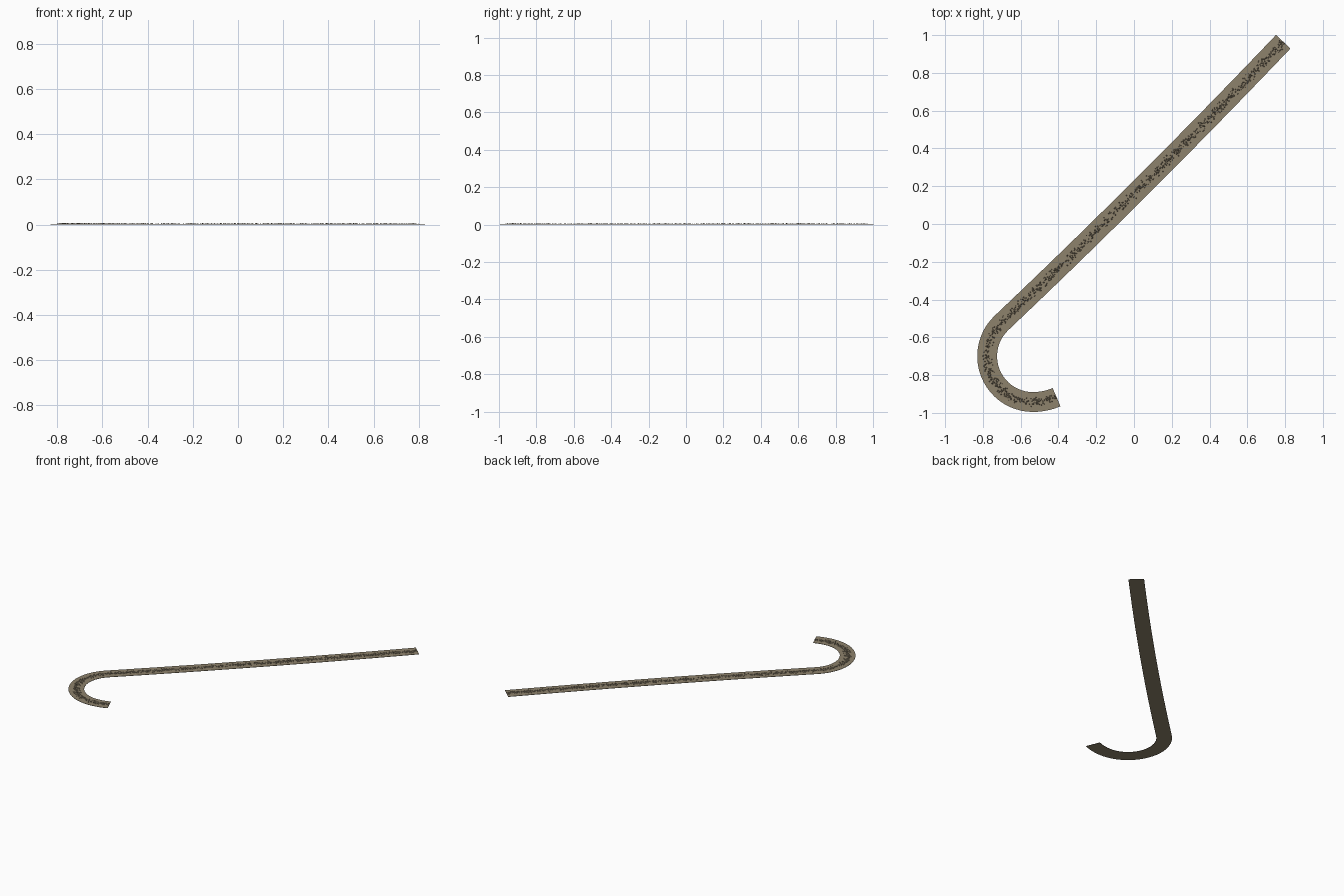
import bpy, bmesh, math, random
from mathutils import Vector

if "Cube" in bpy.data.objects:
    bpy.data.objects.remove(bpy.data.objects["Cube"])

random.seed(4)
HALF_W = 0.0525
THICK = 0.002


def material(name, color):
    m = bpy.data.materials.new(name)
    m.diffuse_color = color
    m.use_nodes = True
    m.node_tree.nodes["Principled BSDF"].inputs["Base Color"].default_value = m.diffuse_color
    return m


def arc(cx, cy, r, a0, a1, n):
    """Points and tangents along a counter-clockwise arc (degrees)."""
    out = []
    for i in range(n + 1):
        a = math.radians(a0 + (a1 - a0) * i / n)
        out.append((Vector((cx + r * math.cos(a), cy + r * math.sin(a), 0)),
                    Vector((-math.sin(a), math.cos(a), 0))))
    return out


def bend(p0, p1, p2, n):
    """Points and tangents along a quadratic curve."""
    p0, p1, p2 = (Vector((*p, 0)) for p in (p0, p1, p2))
    out = []
    for i in range(n):
        t = i / n
        pos = p0 * (1 - t) ** 2 + p1 * 2 * t * (1 - t) + p2 * t * t
        tan = (p1 - p0) * (1 - t) + (p2 - p1) * t
        out.append((pos, tan.normalized()))
    return out


def finish(bm, name, mat):
    bmesh.ops.recalc_face_normals(bm, faces=bm.faces)
    mesh = bpy.data.meshes.new(name)
    bm.to_mesh(mesh)
    bm.free()
    mesh.materials.append(mat)
    obj = bpy.data.objects.new(name, mesh)
    bpy.context.collection.objects.link(obj)
    return obj


# Centre line: long, slightly bowed run, tight hook, wider curl at the tip
path = bend((0.79, 0.965), (0.044, 0.182), (-0.702, -0.524), 24)
path += arc(-0.535, -0.70, 0.2425, 133.4, 270, 22)
path += arc(-0.535, -0.6225, 0.32, 270, 293, 5)[1:]

# Flat ribbon of ground
bm = bmesh.new()
rings = []
for pos, tan in path:
    side = Vector((-tan.y, tan.x, 0)) * HALF_W
    up = Vector((0, 0, THICK))
    rings.append([bm.verts.new(p) for p in
                  (pos - side, pos + side, pos + side + up, pos - side + up)])
for a, b in zip(rings, rings[1:]):
    for k in range(4):
        bm.faces.new((a[k], a[(k + 1) % 4], b[(k + 1) % 4], b[k]))
bm.faces.new(rings[0])
bm.faces.new(rings[-1])
finish(bm, "path_ribbon", material("dry_earth", (0.27, 0.225, 0.15, 1)))

# Fine grit scattered along the middle of the ribbon
bm = bmesh.new()
lengths = [(b[0] - a[0]).length for a, b in zip(path, path[1:])]
for i in random.choices(range(len(lengths)), weights=lengths, k=1100):
    (p0, t0), (p1, _) = path[i], path[i + 1]
    side = Vector((-t0.y, t0.x, 0))
    off = max(-0.024, min(0.024, random.gauss(0, 0.011)))
    c = p0.lerp(p1, random.random()) + side * off
    r = random.uniform(0.002, 0.0045)
    h = random.uniform(0.002, 0.006)
    turn = random.uniform(0, math.tau)
    base = [bm.verts.new(c + Vector((r * math.cos(turn + k * math.tau / 4),
                                     r * math.sin(turn + k * math.tau / 4),
                                     THICK))) for k in range(4)]
    tip = bm.verts.new(c + Vector((0, 0, THICK + h)))
    for k in range(4):
        bm.faces.new((base[k], base[(k + 1) % 4], tip))
finish(bm, "path_grit", material("grit", (0.23, 0.19, 0.13, 1)))
